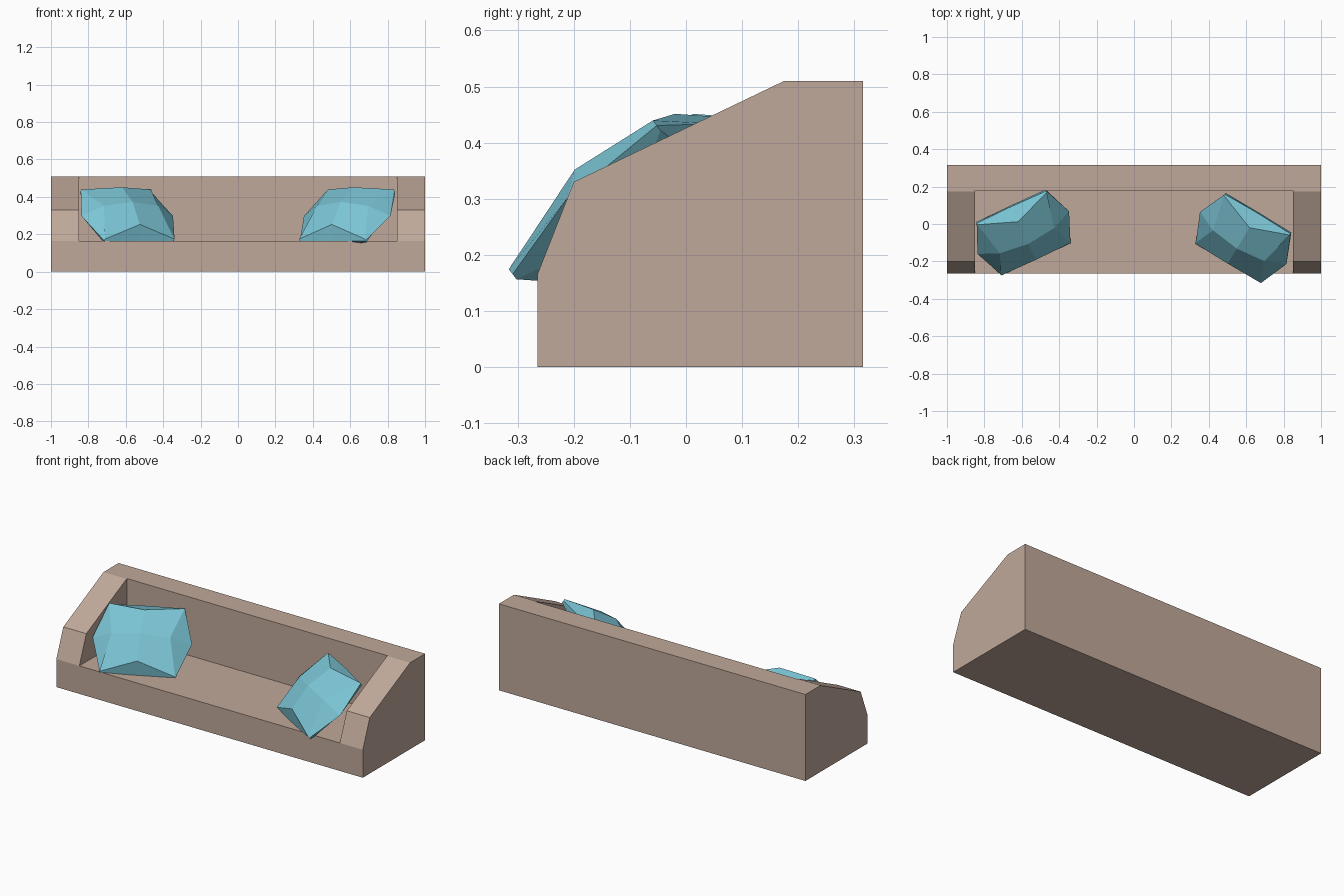
import bpy, bmesh, math
from mathutils import Matrix, Vector

if "Cube" in bpy.data.objects:
    bpy.data.objects.remove(bpy.data.objects["Cube"])


def material(name, rgb):
    m = bpy.data.materials.new(name)
    m.diffuse_color = (*rgb, 1)
    m.use_nodes = True
    m.node_tree.nodes["Principled BSDF"].inputs["Base Color"].default_value = m.diffuse_color
    return m


tan = material("tan_wood", (0.53, 0.395, 0.325))
teal = material("light_teal_cloth", (0.20, 0.56, 0.67))


def make_object(name, bm, mat):
    bmesh.ops.recalc_face_normals(bm, faces=bm.faces)
    me = bpy.data.meshes.new(name)
    bm.to_mesh(me)
    bm.free()
    me.materials.append(mat)
    ob = bpy.data.objects.new(name, me)
    bpy.context.collection.objects.link(ob)
    return ob


def extrude_profile(name, profile, half_width, mat):
    """Extrude a (y, z) side profile along x."""
    bm = bmesh.new()
    face = bm.faces.new([bm.verts.new((-half_width, y, z)) for y, z in profile])
    new = bmesh.ops.extrude_face_region(bm, geom=[face])["geom"]
    bmesh.ops.translate(bm, vec=(2 * half_width, 0, 0),
                        verts=[v for v in new if isinstance(v, bmesh.types.BMVert)])
    return make_object(name, bm, mat)


# Bench body: one side profile, with the seat space cut out between the arms
body = extrude_profile("bench_body", [(-0.265, 0), (0.315, 0), (0.315, 0.51), (0.175, 0.51),
                                      (-0.2, 0.33), (-0.265, 0.165)], 1.0, tan)
cutter = extrude_profile("seat_cutter", [(-0.5, 0.165), (0.18, 0.165), (0.18, 0.8),
                                         (-0.5, 0.8)], 0.85, tan)
cutter.hide_render = True
mod = body.modifiers.new("seat_space", 'BOOLEAN')
mod.operation = 'DIFFERENCE'
mod.solver = 'EXACT'
mod.object = cutter
bpy.context.view_layer.objects.active = body
bpy.ops.object.modifier_apply(modifier=mod.name)
bpy.data.objects.remove(cutter)


def pillow(name, centre, turn):
    """Faceted cushion from a cube split 2x2 per side, pinched at the corners, leaning back."""
    bm = bmesh.new()
    bmesh.ops.create_cube(bm, size=2)
    bmesh.ops.subdivide_edges(bm, edges=bm.edges, cuts=1, use_grid_fill=True)
    for v in bm.verts:
        x, y, z = (round(c) for c in v.co)
        if x and y:                    # rim corners and the mid points between them
            v.co = (0.205 * x, 0.2 * y, 0.012 * z)
        elif z:                        # padded faces
            v.co = (0.16 * x, 0.15 * y, z * (0.072 if x or y else 0.1))
        else:                          # side centres
            v.co = (0.27 * x, 0.205 * y, 0)
    lean = Matrix.Rotation(math.radians(41.5), 4, 'X')
    bm.transform(Matrix.Translation(Vector(centre)) @ Matrix.Rotation(math.radians(turn), 4, 'Z') @ lean)
    return make_object(name, bm, teal)


# Two cushions turned towards the middle
pillow("left_pillow", (-0.592, -0.046, 0.298), 25)
pillow("right_pillow", (0.584, -0.075, 0.298), -31)
